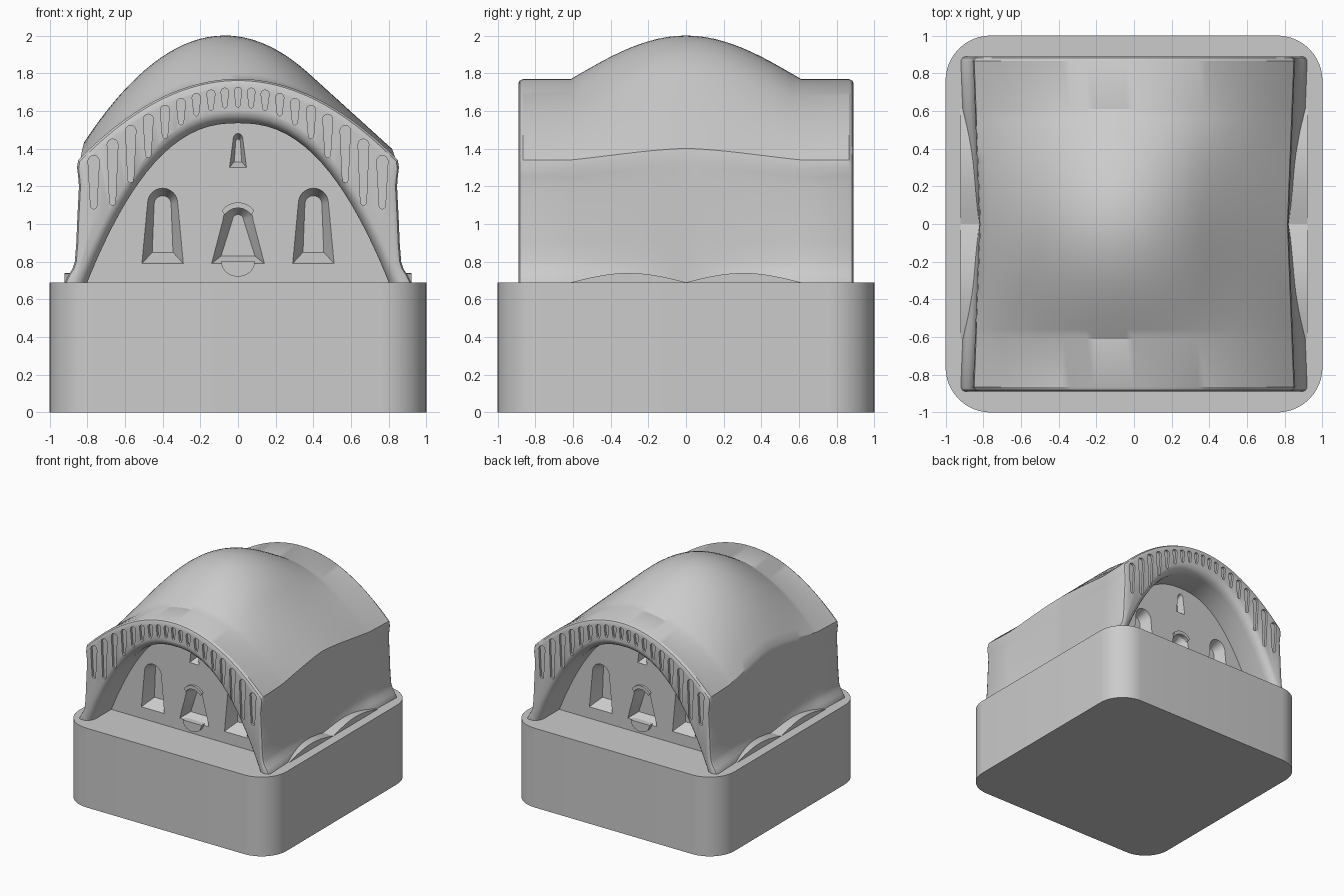
import bpy, bmesh
from math import sin, cos, pi, radians

if "Cube" in bpy.data.objects:
    bpy.data.objects.remove(bpy.data.objects["Cube"])

BASE_TOP = 0.69
WALL = 0.6       # distance of the recessed walls from the centre
FRONT = 0.89     # distance of the arch faces from the centre

stone = bpy.data.materials.new("stone_grey")
stone.use_nodes = True
grey = (0.6, 0.6, 0.6, 1)
stone.diffuse_color = grey
stone.node_tree.nodes["Principled BSDF"].inputs["Base Color"].default_value = grey


def loft(name, rings):
    """Closed solid through rings of equal point count."""
    bm = bmesh.new()
    loops = [[bm.verts.new(p) for p in ring] for ring in rings]
    n = len(loops[0])
    for a, b in zip(loops, loops[1:]):
        for i in range(n):
            j = (i + 1) % n
            bm.faces.new((a[i], a[j], b[j], b[i]))
    bm.faces.new(loops[0][::-1])
    bm.faces.new(loops[-1])
    bmesh.ops.recalc_face_normals(bm, faces=bm.faces)
    mesh = bpy.data.meshes.new(name)
    bm.to_mesh(mesh)
    bm.free()
    obj = bpy.data.objects.new(name, mesh)
    bpy.context.collection.objects.link(obj)
    mesh.materials.append(stone)
    return obj


def at_y(profile, y):
    return [(x, y, z) for x, z in profile]


def select(obj):
    bpy.ops.object.select_all(action="DESELECT")
    obj.select_set(True)
    bpy.context.view_layer.objects.active = obj


def smooth(obj):
    select(obj)
    bpy.ops.object.shade_smooth_by_angle(angle=radians(30))


def cut(obj, cutter):
    cutter.hide_render = True
    mod = obj.modifiers.new("cut", "BOOLEAN")
    mod.operation, mod.solver, mod.object = "DIFFERENCE", "EXACT", cutter
    select(obj)
    bpy.ops.object.modifier_apply(modifier=mod.name)
    bpy.data.objects.remove(cutter)


# Base block with rounded corners
def rounded_square(half, r, z, steps=12):
    pts = []
    for k, (sx, sy) in enumerate([(1, 1), (-1, 1), (-1, -1), (1, -1)]):
        for i in range(steps + 1):
            a = (k + i / steps) * pi / 2
            pts.append((sx * (half - r) + r * cos(a), sy * (half - r) + r * sin(a), z))
    return pts


base = loft("base_block", [rounded_square(1, 0.24, 0), rounded_square(1, 0.24, BASE_TOP)])
smooth(base)


# Vaulted body: low arch at both ends swelling into a dome in the middle
def arch_z(u):
    return 1.77 - 0.43 * u * u


def dome_z(x):
    d = x + 0.07
    return 2.0 - d * d + max(0, d - 0.45) ** 2


def section(y, inset=0):
    t = min(1, abs(y) / FRONT)
    flare = min(1, abs(y) / WALL)
    swell = cos(pi / 2 * min(1, abs(y) / 0.61))
    w = 0.82 + 0.035 * t

    def roof(u):
        return arch_z(u) * (1 - swell) + dome_z(u * w) * swell - inset

    def side(s):
        zc = roof(s)
        wall = [(0.66, 0.065), (BASE_TOP, 0.065), (0.73, 0.045), (0.76, 0.025),
                (0.8, 0.012), (0.9, 0.004), (1.0, 0), (1.2, -0.01), (zc - 0.09, -0.006),
                (zc - 0.04, 0)]
        return [(s * (w + off * flare - inset), z) for z, off in wall]

    top = [(u / 20 * (w - inset - 0.006), roof(u / 20)) for u in range(20, -21, -1)]
    return at_y(side(1) + top + side(-1)[::-1], y)


ends = [(FRONT, 0.025), (0.882, 0.009), (0.865, 0), (0.61, 0)]
middle = [(-0.61 + 1.22 * i / 24, 0) for i in range(1, 24)]
stations = [(-y, e) for y, e in ends] + middle + ends[::-1]
body = loft("vaulted_body", [section(y, e) for y, e in stations])


# Deep arched recess with a rounded lip, front and back
def arch_x(x, e=0):
    return BASE_TOP + (0.845 + e) * (1 - (abs(x) / (0.8 + e)) ** 2.35)


def recess(e):
    w = 0.8 + e
    pts = [(w * sin(i * pi / 48), 0) for i in range(24, -25, -1)]
    return [(w, 0.6)] + [(x, arch_x(x, e)) for x, _ in pts] + [(-w, 0.6)]


def niche(cx, z0, z1, low, high, steps=12):
    """Arched outline with a wider foot."""
    pts = [(cx - low, z0), (cx + low, z0)]
    return pts + [(cx + high * cos(i * pi / steps), z1 - high + high * sin(i * pi / steps))
                  for i in range(steps + 1)]


def slot(cx, z0, z1, r, steps=8):
    """Hanging flute: round top, narrower round foot."""
    half = [i * pi / steps for i in range(steps + 1)]
    top = [(cx + r * cos(a), z1 - r + r * sin(a)) for a in half]
    q = r * 0.55
    return top + [(cx - q * cos(a), z0 + q - q * sin(a)) for a in half]


for s, end in ((-1, "front"), (1, "back")):
    lip = [(0.95, 0.06), (FRONT, 0.06), (0.88, 0.036), (0.865, 0.02), (0.845, 0.008),
           (0.81, 0), (WALL, 0)]
    cut(body, loft("recess_cutter", [at_y(recess(e), s * y) for y, e in lip]))

    # Splayed niches: two side windows, the middle opening and the small top one
    windows = [((-0.4, 0.79, 1.19, 0.11, 0.08), (-0.4, 0.85, 1.15, 0.055, 0.045), 0.1),
               ((0.4, 0.79, 1.19, 0.11, 0.08), (0.4, 0.85, 1.15, 0.055, 0.045), 0.1),
               ((0, 0.79, 1.1, 0.14, 0.08), (0, 0.83, 1.05, 0.09, 0.03), 0.08),
               ((0, 1.3, 1.48, 0.045, 0.025), (0, 1.33, 1.45, 0.02, 0.012), 0.06)]
    for outer, inner, depth in windows:
        cut(body, loft("niche_cutter", [at_y(niche(*outer), s * (WALL + 0.05)),
                                        at_y(niche(*outer), s * WALL),
                                        at_y(niche(*inner), s * (WALL - depth))]))

    # Row of shallow flutes along the arch face
    for i in range(-9, 10):
        k = abs(i)
        x = (0.068 * k + 0.0019 * k * k) * (1 if i > 0 else -1)
        r = 0.019 + 0.0012 * k
        top = arch_z((abs(x) + r * 0.6) / 0.855) - 0.045
        foot = max(arch_x(abs(x) + r * 0.5) + 0.085, 1.1 - 0.02 * (k % 2))
        cut(body, loft("flute_cutter", [at_y(slot(x, foot, top, r), s * y) for y in (0.95, 0.87)]))

    # Hood and sill of the middle opening
    angles = [radians(35 + 10 * i) for i in range(12)]
    hood = [(0.105 * cos(a), 1.01 + 0.105 * sin(a)) for a in angles]
    hood += [(0.085 * cos(a), 1.0 + 0.085 * sin(a)) for a in angles[::-1]]
    smooth(loft(end + "_window_hood", [at_y(hood, s * y) for y in (WALL - 0.02, WALL + 0.02)]))
    sill = [(0.09 * cos(a), 0.8 + 0.08 * sin(a)) for a in [pi + i * pi / 10 for i in range(11)]]
    smooth(loft(end + "_window_sill", [at_y(sill, s * y) for y in (WALL - 0.06, WALL + 0.03)]))
smooth(body)

# Low scalloped humps along both feet
for s, name in ((1, "left"), (-1, "right")):
    for t, part in ((-1, "front"), (1, "back")):
        arc = [(t * 0.61 * i / 16, BASE_TOP + 0.05 * sin(pi * i / 16)) for i in range(17)]
        arc += [(t * 0.61, 0.66), (0, 0.66)]
        smooth(loft(f"{name}_{part}_foot_hump", [[(s * x, y, z) for y, z in arc] for x in (0.805, 0.92)]))
